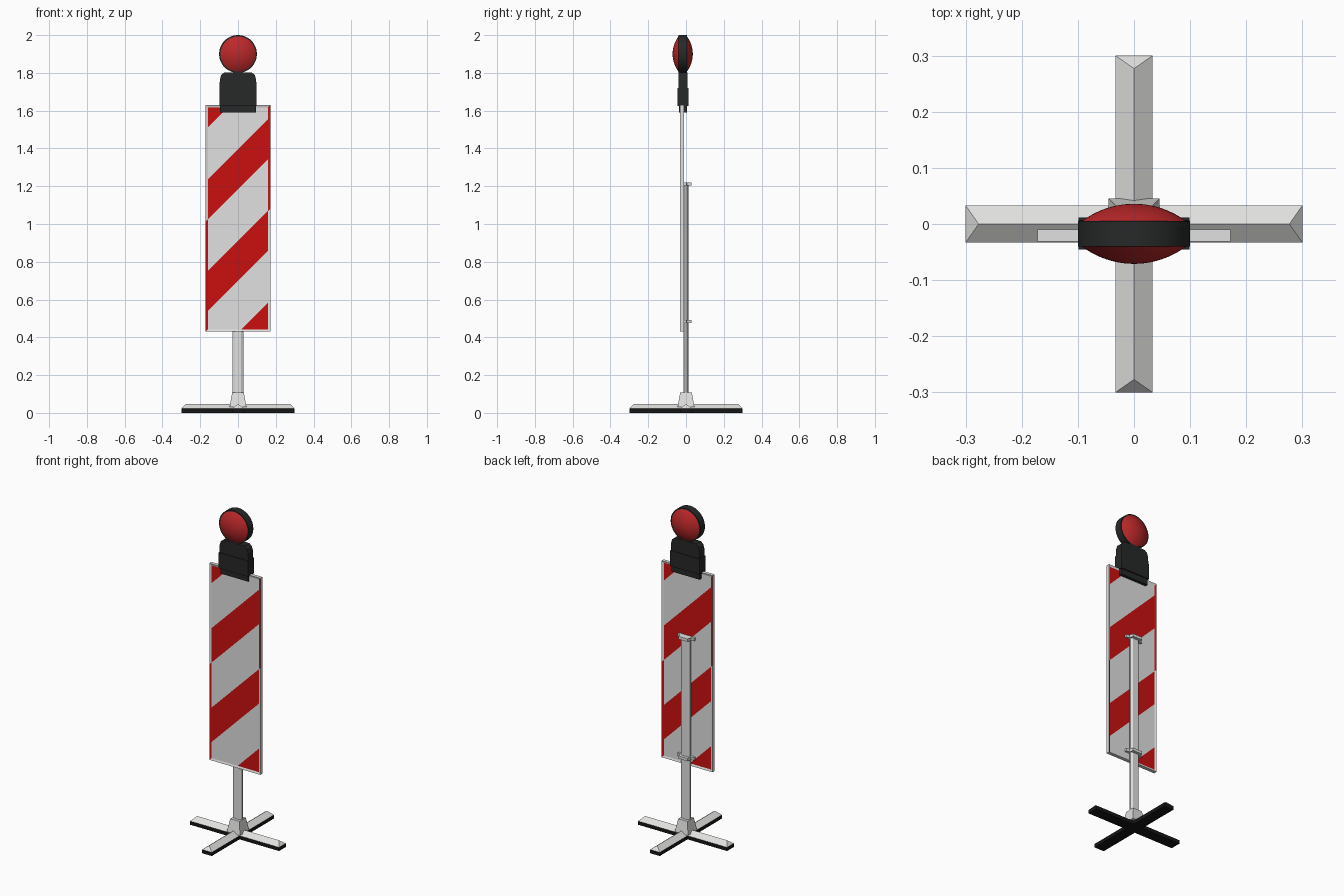
import bpy, bmesh, math
from mathutils import Vector, Matrix

if "Cube" in bpy.data.objects:
    bpy.data.objects.remove(bpy.data.objects["Cube"], do_unlink=True)


def material(name, r, g, b):
    m = bpy.data.materials.new(name)
    m.use_nodes = True
    m.diffuse_color = (r, g, b, 1)
    m.node_tree.nodes["Principled BSDF"].inputs["Base Color"].default_value = (r, g, b, 1)
    return m


white = material("white", 0.75, 0.75, 0.75)
metal = material("light metal", 0.75, 0.75, 0.74)
red = material("stripe red", 0.6, 0.005, 0.005)
lens_red = material("lens red", 0.5, 0.021, 0.023)
plastic = material("black plastic", 0.02, 0.021, 0.021)
rubber = material("black rubber", 0.008, 0.008, 0.008)


def finish(name, bm, *mats):
    bmesh.ops.recalc_face_normals(bm, faces=bm.faces)
    mesh = bpy.data.meshes.new(name)
    bm.to_mesh(mesh)
    bm.free()
    ob = bpy.data.objects.new(name, mesh)
    bpy.context.collection.objects.link(ob)
    for m in mats:
        mesh.materials.append(m)
    return ob


def box_mesh(lo, hi):
    bm = bmesh.new()
    bmesh.ops.create_cube(bm, size=1)
    for v in bm.verts:
        v.co = [lo[i] + (v.co[i] + 0.5) * (hi[i] - lo[i]) for i in range(3)]
    return bm


def box(name, lo, hi, mat):
    return finish(name, box_mesh(lo, hi), mat)


def prism(name, points, place, depth, mat):
    """Extrude a 2D outline; place maps (u, v) to a 3D point."""
    bm = bmesh.new()
    face = bm.faces.new([bm.verts.new(place(u, v)) for u, v in points])
    out = bmesh.ops.extrude_face_region(bm, geom=[face])
    moved = [g for g in out["geom"] if isinstance(g, bmesh.types.BMVert)]
    bmesh.ops.translate(bm, verts=moved, vec=depth)
    return finish(name, bm, mat)


# Cross foot: rubber bars with hipped metal covers
for name, angle in (("side_foot", 0), ("front_back_foot", math.pi / 2)):
    pad = box(name + "_pad", (-0.3, -0.033, 0), (0.3, 0.033, 0.022), rubber)
    bm = box_mesh((-0.3, -0.033, 0.022), (0.3, 0.033, 0.047))
    for v in bm.verts:
        if v.co.z > 0.03:
            v.co.x *= 0.277 / 0.3
            v.co.y = 0
    bmesh.ops.remove_doubles(bm, verts=bm.verts, dist=0.0001)
    cover = finish(name + "_cover", bm, metal)
    for ob in (pad, cover):
        ob.data.transform(Matrix.Rotation(angle, 4, "Z"))

# Tapered socket and pole
bm = box_mesh((-0.045, -0.045, 0.03), (0.045, 0.045, 0.108))
for v in bm.verts:
    if v.co.z > 0.1:
        v.co.x *= 0.68
        v.co.y *= 0.68
finish("pole_socket", bm, metal)

half = [(0.029, 0.005), (0.017, 0.013)]
pole = half + [(-x, y) for x, y in reversed(half)]
pole += [(-x, -y) for x, y in pole]
prism("pole", pole, lambda u, v: (u, v, 0.1), (0, 0, 1.11), metal)

# Clamps wrapped round the pole
half = [(0.056, -0.011), (0.056, 0.002), (0.036, 0.004), (0.031, 0.03)]
strap = half + [(-x, y) for x, y in reversed(half)]
for name, z in (("lower_clamp", 0.475), ("upper_clamp", 1.204)):
    prism(name, strap, lambda u, v: (u, v, z), (0, 0, 0.017), metal)

# Panel with raised rim; diagonal stripes cut into both recessed faces
bm = box_mesh((-0.172, -0.031, 0.43), (0.172, -0.01, 1.63))
big = [f for f in bm.faces if abs(f.normal.y) > 0.9]
bmesh.ops.inset_individual(bm, faces=big, thickness=0.017, depth=-0.004)
bm.normal_update()
PERIOD, START, WIDTH = 0.485, 0.7, 0.21
for side in (-1, 1):
    lean = Vector((side, 0, 1))
    for k in range(-1, 3):
        for c in (START + k * PERIOD, START + k * PERIOD + WIDTH):
            faces = [f for f in bm.faces if f.normal.y * side > 0.9
                     and abs(f.calc_center_median().y + 0.0205) < 0.008]
            geom = list({g for f in faces for g in [f, *f.edges, *f.verts]})
            bmesh.ops.bisect_plane(bm, geom=geom, dist=1e-5,
                                   plane_co=(0, 0, c), plane_no=lean)
    for f in bm.faces:
        mid = f.calc_center_median()
        if f.normal.y * side > 0.9 and abs(mid.y + 0.0205) < 0.008:
            offset = (mid.z + side * mid.x - START) % PERIOD
            f.material_index = 1 if offset < WIDTH else 0
finish("striped_panel", bm, white, red)

# Lamp housing
box("lamp_mount", (-0.094, -0.036, 1.59), (0.094, 0.004, 1.64), plastic)
box("lamp_battery_case", (-0.099, -0.045, 1.625), (0.099, 0.012, 1.72), plastic)
half = [(0.098, 1.72), (0.096, 1.765), (0.088, 1.79), (0.072, 1.803)]
top = half + [(-x, z) for x, z in reversed(half)]
prism("lamp_case_top", top, lambda u, v: (u, -0.04, v), (0, 0.047, 0), plastic)

# Lamp ring and domed lenses
CENTRE = Vector((0, -0.0175, 1.9))
bm = bmesh.new()
bmesh.ops.create_cone(bm, cap_ends=True, segments=48, radius1=0.1, radius2=0.1, depth=0.045,
                      matrix=Matrix.Translation(CENTRE) @ Matrix.Rotation(math.pi / 2, 4, "X"))
ring = finish("lamp_ring", bm, plastic)

RIM, RISE = 0.093, 0.031
ball = (RIM ** 2 + RISE ** 2) / (2 * RISE)
sweep = math.asin(RIM / ball)
lenses = []
for name, side in (("front_lens", -1), ("back_lens", 1)):
    bm = bmesh.new()
    chain = []
    for i in range(11):
        a = sweep * i / 10
        y = side * (0.0225 + RISE - ball * (1 - math.cos(a)))
        chain.append(bm.verts.new(CENTRE + Vector((ball * math.sin(a), y, 0))))
    edges = [bm.edges.new(pair) for pair in zip(chain, chain[1:])]
    bmesh.ops.spin(bm, geom=chain + edges, cent=CENTRE, axis=(0, 1, 0),
                   angle=math.tau, steps=48, use_merge=False)
    bmesh.ops.remove_doubles(bm, verts=bm.verts, dist=0.0001)
    bmesh.ops.recalc_face_normals(bm, faces=bm.faces)
    if sum(f.normal.y for f in bm.faces) * side < 0:
        bmesh.ops.reverse_faces(bm, faces=bm.faces)
    lenses.append(finish(name, bm, lens_red))

# Smooth shading on the round parts
bpy.ops.object.select_all(action="DESELECT")
for ob in [ring] + lenses:
    ob.select_set(True)
bpy.context.view_layer.objects.active = ring
bpy.ops.object.shade_smooth_by_angle(angle=math.radians(35))
